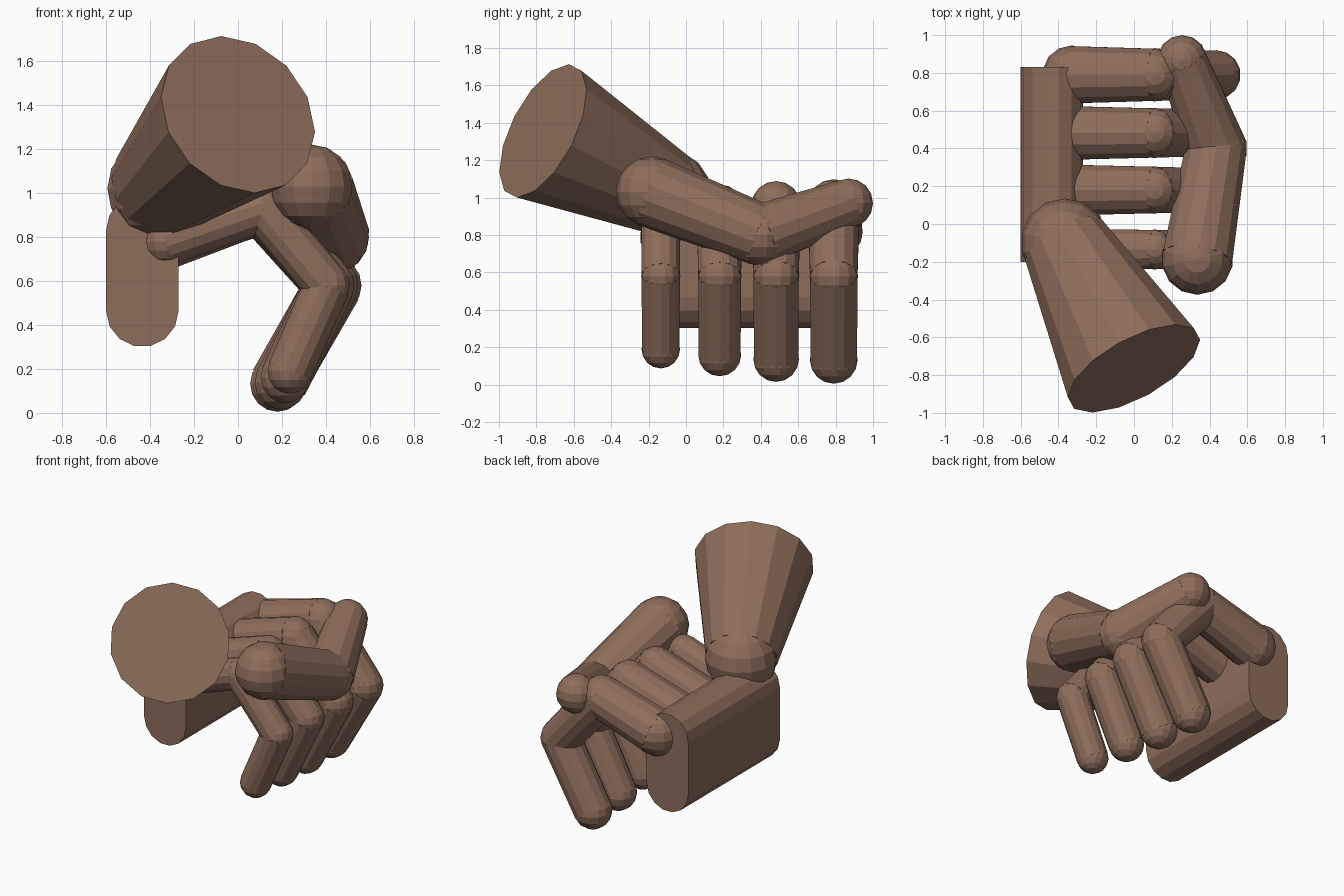
import bpy, bmesh, math
from mathutils import Vector

if "Cube" in bpy.data.objects:
    bpy.data.objects.remove(bpy.data.objects["Cube"], do_unlink=True)

SIDES = 14

skin = bpy.data.materials.new("brown_skin")
skin.use_nodes = True
color = (0.27, 0.155, 0.105, 1)
skin.diffuse_color = color
skin.node_tree.nodes["Principled BSDF"].inputs["Base Color"].default_value = color


def finish(name, bm):
    mesh = bpy.data.meshes.new(name)
    bmesh.ops.recalc_face_normals(bm, faces=bm.faces)
    bm.to_mesh(mesh)
    bm.free()
    mesh.materials.append(skin)
    obj = bpy.data.objects.new(name, mesh)
    bpy.context.collection.objects.link(obj)
    return obj


def joint(name, center, radius):
    bm = bmesh.new()
    bmesh.ops.create_uvsphere(bm, u_segments=SIDES, v_segments=8, radius=radius)
    bmesh.ops.translate(bm, verts=bm.verts, vec=center)
    finish(name, bm)


def limb(name, start, end, r_start, r_end):
    start, end = Vector(start), Vector(end)
    axis = end - start
    bm = bmesh.new()
    bmesh.ops.create_cone(bm, cap_ends=True, segments=SIDES,
                          radius1=r_start, radius2=r_end, depth=axis.length)
    obj = finish(name, bm)
    obj.rotation_mode = 'QUATERNION'
    obj.rotation_quaternion = axis.to_track_quat('Z', 'Y')
    obj.location = (start + end) / 2


def chain(name, points, radii):
    """Tapered limbs with a ball at every joint."""
    for i, (p, r) in enumerate(zip(points, radii)):
        joint(f"{name}_joint_{i + 1}", p, r)
        if i:
            limb(f"{name}_bone_{i}", points[i - 1], p, radii[i - 1], r)


# Palm: rounded slab, two half circles joined and extruded along y
half, x_mid, low, high = 0.165, -0.435, 0.465, 0.83
outline = []
for z_mid, first in ((high, 0), (low, math.pi)):
    for k in range(8):
        a = first + math.pi * k / 7
        outline.append((x_mid + half * math.cos(a), z_mid + half * math.sin(a)))
bm = bmesh.new()
face = bm.faces.new([bm.verts.new((x, -0.2, z)) for x, z in outline])
ext = bmesh.ops.extrude_face_region(bm, geom=[face])
moved = [g for g in ext["geom"] if isinstance(g, bmesh.types.BMVert)]
bmesh.ops.translate(bm, verts=moved, vec=(0, 1.03, 0))
finish("palm", bm)

# Forearm and wrist
wrist = (-0.365, -0.1, 1.02)
joint("wrist", wrist, 0.235)
limb("forearm", wrist, (0, -0.765, 1.357), 0.235, 0.39)

# Fingers: y, base z, knuckle z, middle x, tip (x, z), base radius, tip radius
fingers = {
    "little_finger": (-0.135, 0.78, 0.93, 0.405, (0.235, 0.19), 0.11, 0.103),
    "ring_finger": (0.18, 0.79, 0.945, 0.415, (0.215, 0.16), 0.137, 0.115),
    "middle_finger": (0.482, 0.81, 0.955, 0.425, (0.195, 0.137), 0.145, 0.122),
    "index_finger": (0.79, 0.82, 0.957, 0.435, (0.18, 0.133), 0.155, 0.128),
}
for name, (y, base_z, knuckle_z, mid_x, tip, r0, r1) in fingers.items():
    points = [(-0.33, y, base_z), (0.11, y, knuckle_z),
              (mid_x, y, 0.58), (tip[0], y, tip[1])]
    chain(name, points, [r0, (r0 + r1) / 2, r1 + 0.002, r1])

# Thumb
chain("thumb", [(0.335, -0.185, 1.03), (0.435, 0.4, 0.8), (0.255, 0.868, 0.97)],
      [0.19, 0.165, 0.132])
